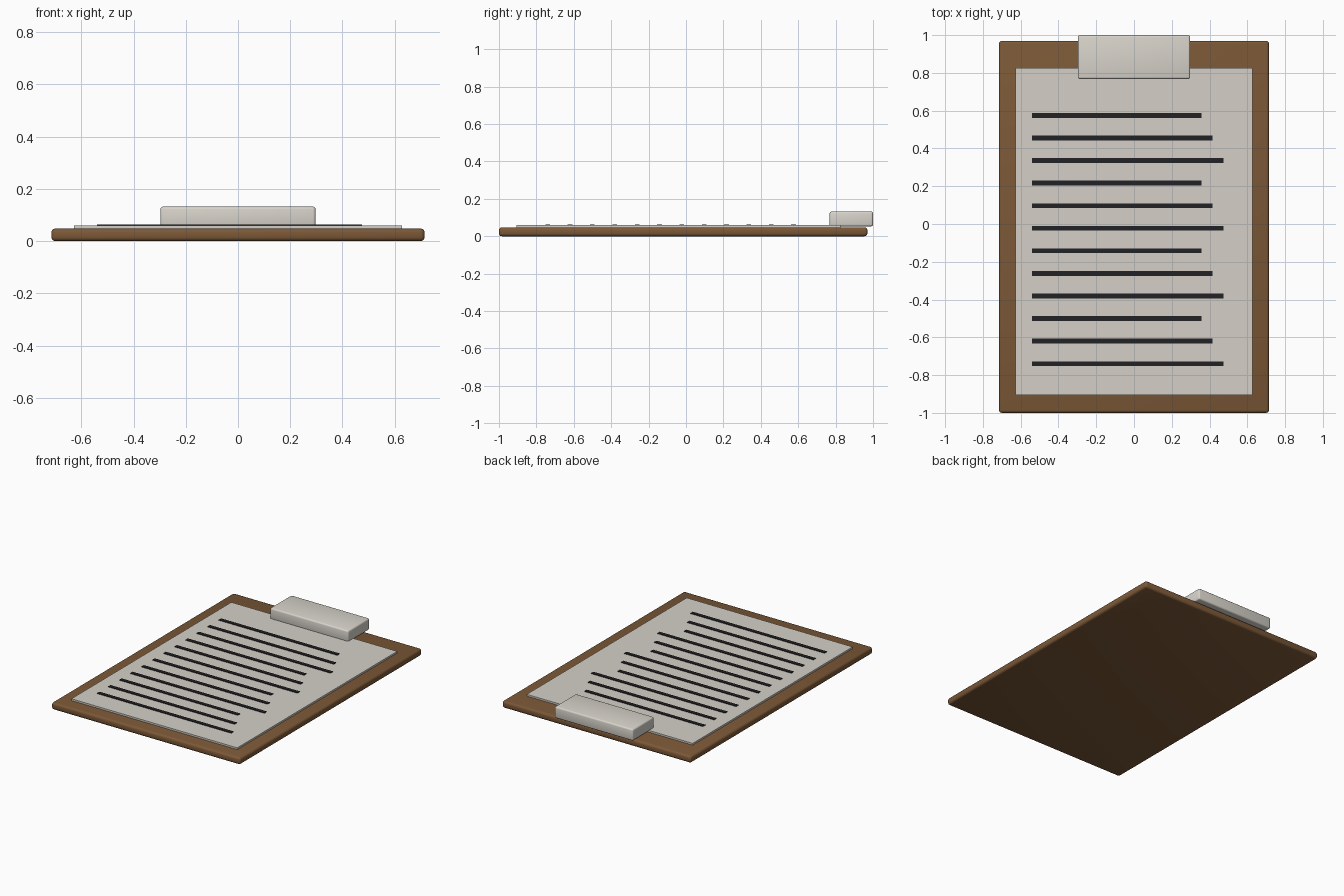
import bpy
import math

cube = bpy.data.objects.get("Cube")
if cube:
    bpy.data.objects.remove(cube, do_unlink=True)


def material(name, rgb):
    mat = bpy.data.materials.new(name)
    mat.use_nodes = True
    color = (*rgb, 1)
    mat.diffuse_color = color
    mat.node_tree.nodes["Principled BSDF"].inputs["Base Color"].default_value = color
    return mat


def box(name, x, y, z, mat, bevel=0):
    """Box spanning the (min, max) ranges, with optional rounded edges."""
    spans = (x, y, z)
    bpy.ops.mesh.primitive_cube_add(size=1, location=[(a + b) / 2 for a, b in spans])
    obj = bpy.context.object
    obj.name = name
    obj.scale = [b - a for a, b in spans]
    bpy.ops.object.transform_apply(location=False, rotation=False, scale=True)
    obj.data.materials.append(mat)
    if bevel:
        mod = obj.modifiers.new("rounded_edges", "BEVEL")
        mod.width = bevel
        mod.segments = 3
        bpy.ops.object.modifier_apply(modifier=mod.name)
        bpy.ops.object.shade_smooth_by_angle(angle=math.radians(40))
    return obj


wood = material("brown wood", (0.20, 0.098, 0.038))
paper = material("off white paper", (0.66, 0.63, 0.575))
metal = material("pale metal", (0.69, 0.66, 0.60))
ink = material("black ink", (0.016, 0.016, 0.018))

# Backing board, sheet and clip
box("board", (-0.715, 0.715), (-1, 0.97), (0, 0.048), wood, 0.015)
box("paper_sheet", (-0.628, 0.628), (-0.905, 0.825), (0.046, 0.06), paper)
box("clip", (-0.297, 0.297), (0.768, 1), (0.053, 0.132), metal, 0.01)

# Written lines, with three lengths repeating down the sheet
line_ends = (0.358, 0.416, 0.475)
for i in range(12):
    y = 0.575 - i * 0.1195
    box(f"text_line_{i + 1}", (-0.54, line_ends[i % 3]),
        (y - 0.0125, y + 0.0125), (0.058, 0.064), ink)
